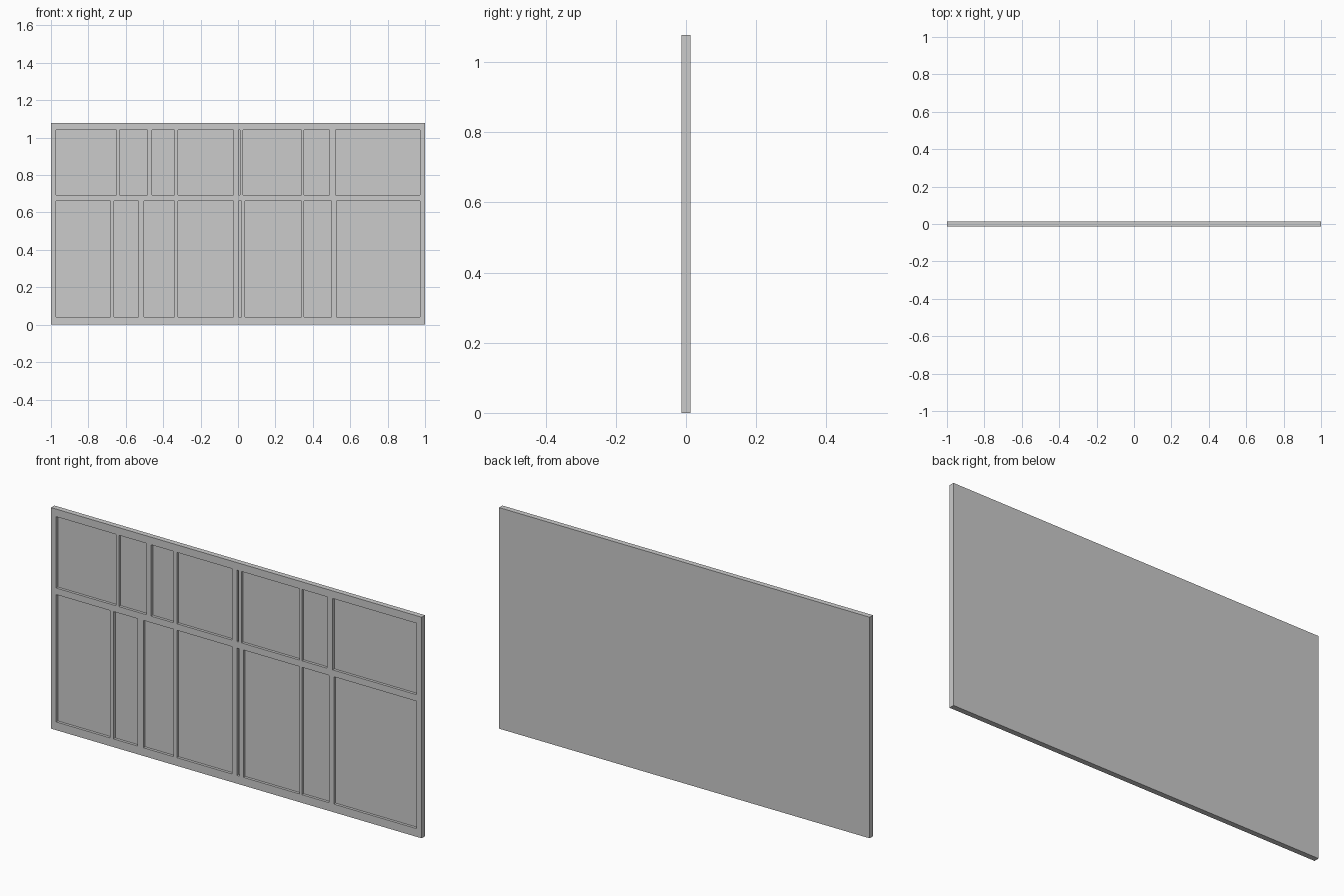
import bpy, bmesh
from mathutils import Matrix, Vector

if "Cube" in bpy.data.objects:
    bpy.data.objects.remove(bpy.data.objects["Cube"])

HEIGHT, HALF_T, FLOOR_Y = 1.078, 0.013, 0.0


def add_box(bm, x, y, z):
    """Add a box spanning the given (min, max) ranges."""
    spans = (x, y, z)
    centre = Vector([(a + b) / 2 for a, b in spans])
    size = [b - a for a, b in spans]
    bmesh.ops.create_cube(bm, size=1, matrix=Matrix.Translation(centre) @ Matrix.Diagonal((*size, 1)))


def make_object(name, bm):
    mesh = bpy.data.meshes.new(name)
    bm.to_mesh(mesh)
    bm.free()
    obj = bpy.data.objects.new(name, mesh)
    bpy.context.collection.objects.link(obj)
    return obj


# Panel body
bm = bmesh.new()
add_box(bm, (-1, 1), (-HALF_T, HALF_T), (0, HEIGHT))
panel = make_object("wall_panel", bm)

# Recesses: each row is a height range and its bay widths
rows = [
    ((0.693, 1.041), [(-0.972, -0.65), (-0.634, -0.484), (-0.459, -0.34), (-0.32, -0.024),
                      (0.004, 0.011), (0.028, 0.34), (0.354, 0.489), (0.52, 0.972)]),
    ((0.04, 0.661), [(-0.972, -0.682), (-0.662, -0.532), (-0.502, -0.34), (-0.32, -0.024),
                     (0.004, 0.018), (0.038, 0.34), (0.354, 0.5), (0.526, 0.972)]),
]
bm = bmesh.new()
for z_span, bays in rows:
    for x_span in bays:
        add_box(bm, x_span, (-0.05, FLOOR_Y), z_span)
cutter = make_object("recess_cutter", bm)
cutter.hide_render = True

# Cut the recesses into the front face
mod = panel.modifiers.new("recesses", 'BOOLEAN')
mod.operation = 'DIFFERENCE'
mod.solver = 'EXACT'
mod.object = cutter
bpy.context.view_layer.objects.active = panel
panel.select_set(True)
bpy.ops.object.modifier_apply(modifier=mod.name)
bpy.data.objects.remove(cutter)
